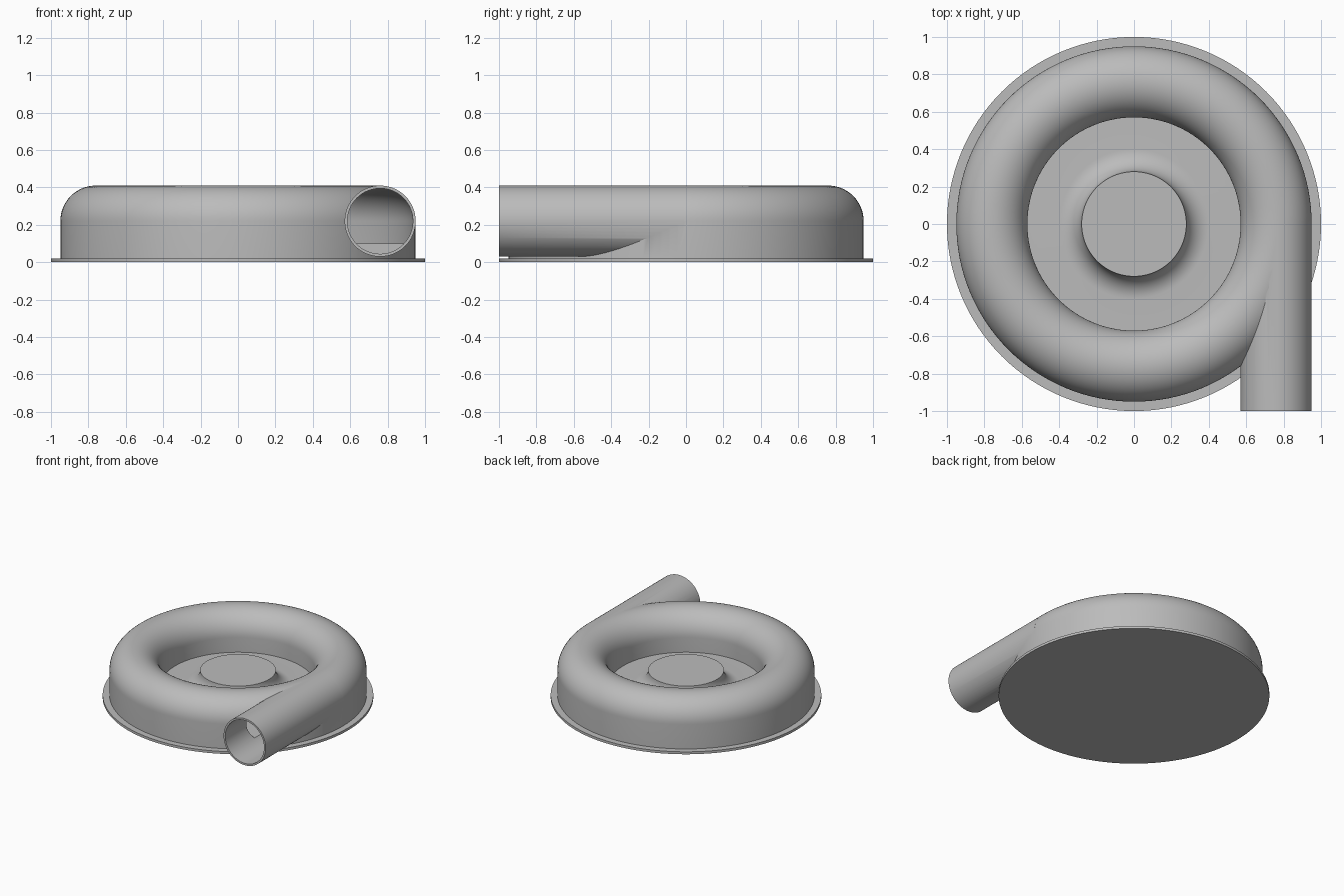
import bpy, bmesh
from math import pi, cos, sin, radians
from mathutils import Matrix, Vector

if "Cube" in bpy.data.objects:
    bpy.data.objects.remove(bpy.data.objects["Cube"])

RING, TUBE, AXIS, WALL, FLOOR = 0.76, 0.19, 0.22, 0.015, 0.10

grey = bpy.data.materials.new("plain_grey")
grey.use_nodes = True
grey.diffuse_color = (0.5, 0.5, 0.5, 1)
grey.node_tree.nodes["Principled BSDF"].inputs["Base Color"].default_value = (0.5, 0.5, 0.5, 1)


def finish(bm, name):
    bmesh.ops.recalc_face_normals(bm, faces=bm.faces)
    mesh = bpy.data.meshes.new(name)
    bm.to_mesh(mesh)
    bm.free()
    mesh.materials.append(grey)
    obj = bpy.data.objects.new(name, mesh)
    bpy.context.collection.objects.link(obj)
    return obj


def arc(r, z, radius, start, end, steps):
    angles = [radians(start + (end - start) * i / steps) for i in range(steps + 1)]
    return [(r + radius * cos(a), z + radius * sin(a)) for a in angles]


def lathe(name, profile, closed=False, steps=128):
    bm = bmesh.new()
    verts = [bm.verts.new((r, 0, z)) for r, z in profile]
    pairs = list(zip(verts, verts[1:]))
    if closed:
        pairs.append((verts[-1], verts[0]))
    edges = [bm.edges.new(p) for p in pairs]
    bmesh.ops.spin(bm, geom=verts + edges, cent=(0, 0, 0), axis=(0, 0, 1),
                   angle=2 * pi, steps=steps, use_merge=True)
    bmesh.ops.remove_doubles(bm, verts=bm.verts, dist=1e-5)
    return finish(bm, name)


def pipe(name, radius, y0, y1):
    bm = bmesh.new()
    place = Matrix.Translation(Vector((RING, (y0 + y1) / 2, AXIS))) @ Matrix.Rotation(pi / 2, 4, 'X')
    bmesh.ops.create_cone(bm, cap_ends=True, segments=64, radius1=radius,
                          radius2=radius, depth=y1 - y0, matrix=place)
    return finish(bm, name)


def combine(target, other, operation):
    mod = target.modifiers.new(operation.lower(), 'BOOLEAN')
    mod.operation, mod.solver, mod.object = operation, 'EXACT', other
    bpy.context.view_layer.objects.active = target
    bpy.ops.object.modifier_apply(modifier=mod.name)
    bpy.data.objects.remove(other)


# Housing: flange, skirt, rounded ring, recessed floor and filleted hub
hub_fillet = AXIS - FLOOR
housing = lathe("spiral_housing",
                [(0, 0), (1, 0), (1, 0.02), (RING + TUBE, 0.02)]
                + arc(RING, AXIS, TUBE, 0, 180, 32)
                + [(RING - TUBE, FLOOR)]
                + arc(0.28 + hub_fillet, AXIS, hub_fillet, 270, 180, 12)
                + [(0, AXIS)])

# Outlet pipe leaving the ring at a tangent
combine(housing, pipe("outlet_pipe", TUBE, -1, -0.01), 'UNION')

# Hollow channel inside the ring, and the bore of the outlet
bore = TUBE - WALL
channel = lathe("channel_cutter",
                [(RING - bore, FLOOR), (RING + bore, FLOOR)]
                + arc(RING, AXIS, bore, 0, 180, 32), closed=True)
combine(housing, channel, 'DIFFERENCE')
combine(housing, pipe("bore_cutter", bore, -1.1, -0.005), 'DIFFERENCE')

# Smooth shading with crisp seams
bpy.ops.object.select_all(action='DESELECT')
housing.select_set(True)
bpy.context.view_layer.objects.active = housing
bpy.ops.object.shade_smooth_by_angle(angle=radians(30))
